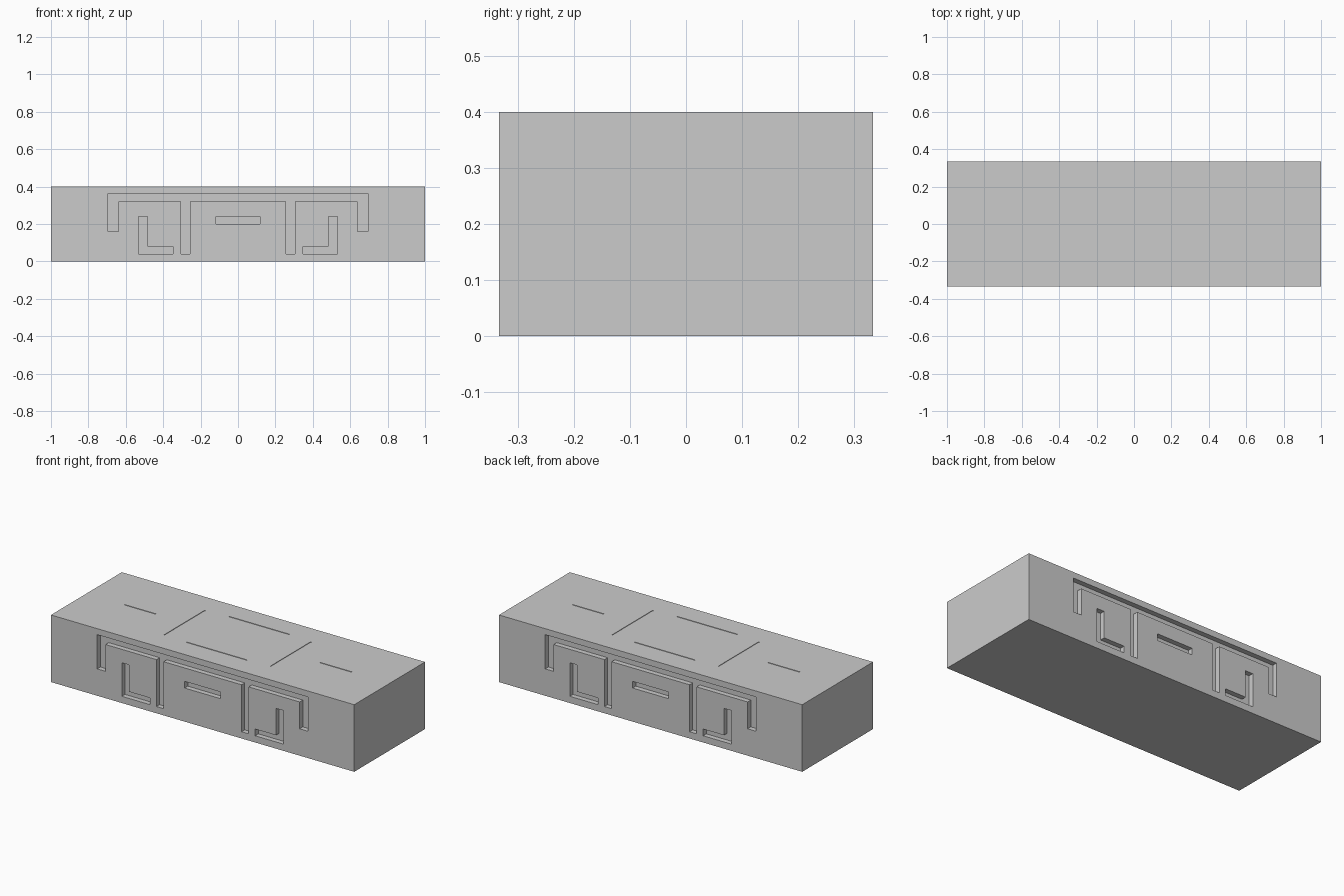
import bpy, bmesh

if "Cube" in bpy.data.objects:
    bpy.data.objects.remove(bpy.data.objects["Cube"])

W, D, H = 2.0, 0.667, 0.4
DEPTH = 0.03          # carving depth on the long faces
LINE = 0.003          # fine score lines on the top


def new_object(name, bm):
    bmesh.ops.recalc_face_normals(bm, faces=bm.faces)
    mesh = bpy.data.meshes.new(name)
    bm.to_mesh(mesh)
    bm.free()
    ob = bpy.data.objects.new(name, mesh)
    bpy.context.collection.objects.link(ob)
    return ob


def box(bm, x0, x1, y0, y1, z0, z1):
    vs = bmesh.ops.create_cube(bm, size=1)["verts"]
    for v in vs:
        v.co = (x1 if v.co.x > 0 else x0, y1 if v.co.y > 0 else y0, z1 if v.co.z > 0 else z0)


def prism(bm, outline, y0, y1):
    a = [bm.verts.new((x, y0, z)) for x, z in outline]
    b = [bm.verts.new((x, y1, z)) for x, z in outline]
    bm.faces.new(a)
    bm.faces.new(b[::-1])
    for i in range(len(a)):
        j = (i + 1) % len(a)
        bm.faces.new((a[i], b[i], b[j], a[j]))


def mirrored(pts):
    return [(-x, z) for x, z in reversed(pts)]


# Stone block
bm = bmesh.new()
box(bm, -W / 2, W / 2, -D / 2, D / 2, 0, H)
block = new_object("stone_block", bm)

# Carved channel outlines: branching band, corner hook, central slot
half_band = [(-.257, .32), (-.257, .04), (-.304, .04), (-.304, .32),
             (-.64, .32), (-.64, .16), (-.695, .16), (-.695, .364)]
band = half_band + mirrored(half_band)
hook = [(-.533, .24), (-.533, .04), (-.347, .04), (-.347, .08), (-.484, .08), (-.484, .24)]
slot = [(-.118, .2), (.118, .2), (.118, .24), (-.118, .24)]

bm = bmesh.new()
for s in (-1, 1):
    for outline in (band, hook, mirrored(hook), slot):
        prism(bm, outline, s * (D / 2 - DEPTH), s * (D / 2 + .1))

# Fine score lines on the top
for s in (-1, 1):
    top = (H - LINE, H + .05)
    box(bm, s * .35 - .004, s * .35 + .004, -.19, .19, *top)
    box(bm, s * .645 - .105, s * .645 + .105, -.004, .004, *top)
    box(bm, -.2, .2, s * .2 - .004, s * .2 + .004, *top)
cutter = new_object("carving_cutter", bm)
cutter.hide_render = True

# Cut the carvings, then discard the cutter
mod = block.modifiers.new("carve", "BOOLEAN")
mod.operation = 'DIFFERENCE'
mod.solver = 'EXACT'
mod.object = cutter
bpy.context.view_layer.objects.active = block
block.select_set(True)
bpy.ops.object.modifier_apply(modifier=mod.name)
bpy.data.objects.remove(cutter)
